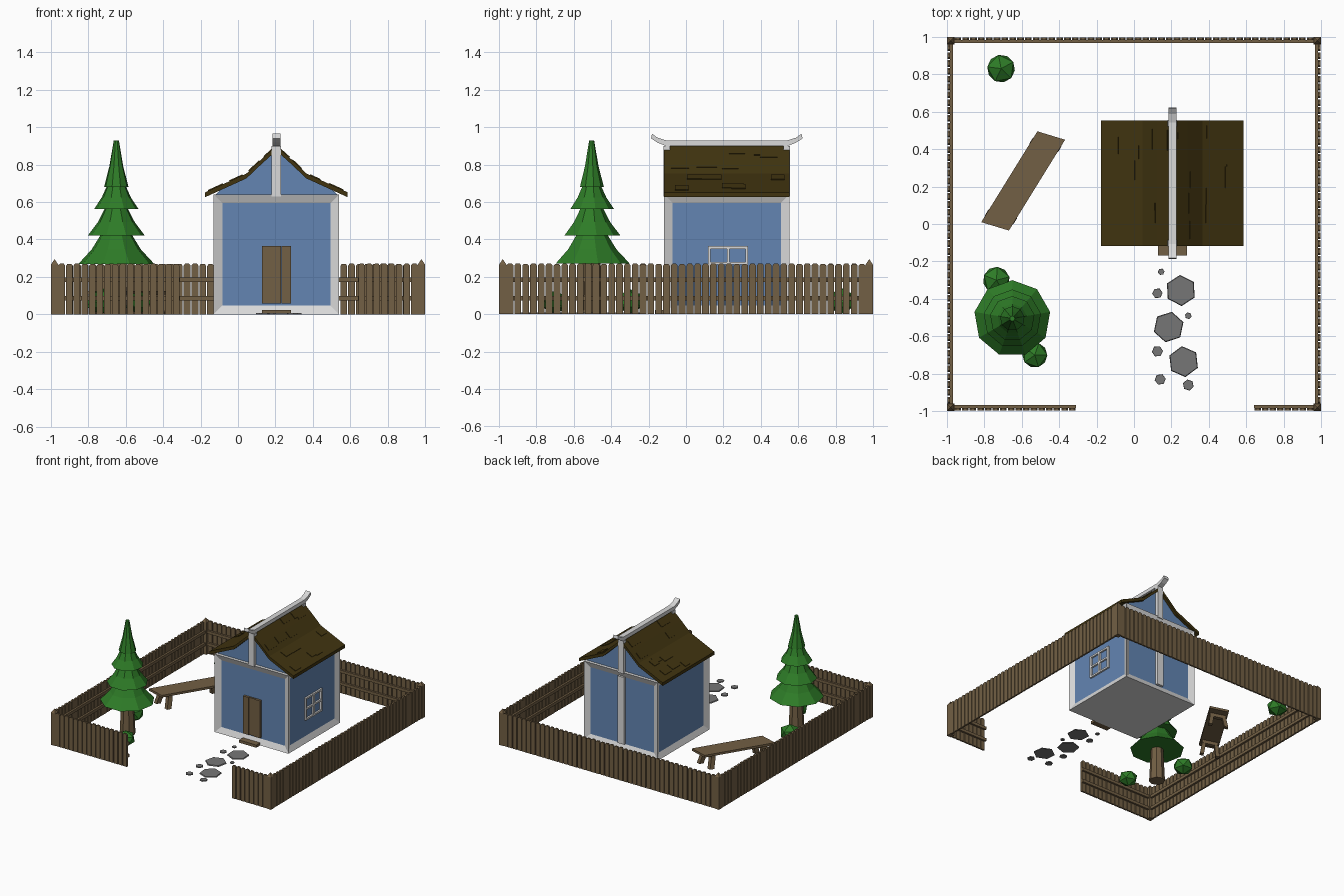
import bpy, bmesh, math, random
from mathutils import Vector, Matrix

random.seed(4)
if "Cube" in bpy.data.objects:
    bpy.data.objects.remove(bpy.data.objects["Cube"])


def material(name, rgb):
    m = bpy.data.materials.new(name)
    m.use_nodes = True
    m.diffuse_color = (*rgb, 1)
    m.node_tree.nodes["Principled BSDF"].inputs["Base Color"].default_value = (*rgb, 1)
    return m


WOOD = material("brown wood", (0.17, 0.115, 0.058))
WHITE = material("white plaster", (0.7, 0.7, 0.7))
BLUE = material("blue wall", (0.125, 0.235, 0.45))
ROOF = material("dark thatch", (0.052, 0.034, 0.005))
GREEN = material("leaf green", (0.027, 0.2, 0.02))
STONE = material("grey stone", (0.18, 0.18, 0.18))


def finish(bm, name, *mats):
    bmesh.ops.recalc_face_normals(bm, faces=bm.faces)
    mesh = bpy.data.meshes.new(name)
    bm.to_mesh(mesh)
    bm.free()
    for m in mats:
        mesh.materials.append(m)
    ob = bpy.data.objects.new(name, mesh)
    bpy.context.collection.objects.link(ob)
    return ob


def add_box(bm, lo, hi, mat=Matrix()):
    lo, hi = Vector(lo), Vector(hi)
    size = Matrix.Diagonal((*(hi - lo), 1))
    return bmesh.ops.create_cube(bm, size=1, matrix=mat @ Matrix.Translation((lo + hi) / 2) @ size)


def box(name, mat, lo, hi):
    bm = bmesh.new()
    add_box(bm, lo, hi)
    return finish(bm, name, mat)


def add_prism(bm, points, push):
    face = bm.faces.new([bm.verts.new(p) for p in points])
    out = bmesh.ops.extrude_face_region(bm, geom=[face])
    verts = [g for g in out["geom"] if isinstance(g, bmesh.types.BMVert)]
    bmesh.ops.translate(bm, verts=verts, vec=push)


def add_cone(bm, x, y, z0, z1, r0, r1, sides):
    bmesh.ops.create_cone(bm, cap_ends=True, segments=sides, radius1=r0, radius2=r1, depth=z1 - z0,
                          matrix=Matrix.Translation((x, y, (z0 + z1) / 2)))


# House body: framed box with recessed blue panels
CX, CY, HALF, WALL = 0.205, 0.218, 0.335, 0.64
FRONT, BACK = CY - HALF, CY + HALF
bm = bmesh.new()
add_box(bm, (CX - HALF, FRONT, 0), (CX + HALF, BACK, WALL))
bm.normal_update()
sides = [f for f in bm.faces if abs(f.normal.z) < 0.5]
bmesh.ops.inset_individual(bm, faces=sides, thickness=0.065, depth=-0.02)
for f in sides:
    f.material_index = 1
finish(bm, "house_walls", WHITE, BLUE)
box("back_post", WHITE, (CX - 0.03, BACK - 0.03, 0.05), (CX + 0.03, BACK, 0.6))

# Door planks and step
bm = bmesh.new()
for i in range(3):
    x = CX - 0.078 + i * 0.052
    add_box(bm, (x + 0.001, FRONT + 0.005 * (i % 2), 0.058), (x + 0.051, FRONT + 0.03, 0.365))
finish(bm, "door", WOOD)
box("door_step", WOOD, (CX - 0.078, FRONT - 0.05, 0), (CX + 0.078, FRONT, 0.022))

# Side window frame with cross bars
bm = bmesh.new()
for y in (0.125, 0.225, 0.325):
    add_box(bm, (CX + HALF - 0.025, y - 0.007, 0.18), (CX + HALF - 0.005, y + 0.007, 0.365))
for z in (0.187, 0.272, 0.357):
    add_box(bm, (CX + HALF - 0.025, 0.12, z - 0.007), (CX + HALF - 0.006, 0.33, z + 0.007))
finish(bm, "window_frame", WHITE)

# Curved roof, gable fill and shingles share one half profile
PROFILE = [(0, 0.9), (0.08, 0.828), (0.16, 0.752), (0.27, 0.702), (0.38, 0.652)]
LOW = [(d, z - 0.026) for d, z in PROFILE]


def both_sides(points):
    return [(-d, z) for d, z in reversed(points)] + points[1:]


bm = bmesh.new()
ring = both_sides(PROFILE) + both_sides(LOW)[::-1]
add_prism(bm, [(CX + d, FRONT, z) for d, z in ring], (0, 2 * HALF, 0))
finish(bm, "roof", ROOF)

bm = bmesh.new()
inner = [(d, z - 0.01) for d, z in PROFILE[:4]] + [(HALF - 0.01, WALL)]
add_prism(bm, [(CX + d, FRONT + 0.025, z) for d, z in both_sides(inner)], (0, 2 * HALF - 0.05, 0))
finish(bm, "gables", BLUE)
for name, y in (("front", FRONT), ("back", BACK - 0.03)):
    box(name + "_gable_post", WHITE, (CX - 0.025, y - 0.002, WALL - 0.01), (CX + 0.025, y + 0.032, 0.9))

bm = bmesh.new()
for side in (-1, 1):
    for (d0, z0), (d1, z1) in zip(PROFILE, PROFILE[1:]):
        a, b = Vector((side * d0 + CX, 0, z0)), Vector((side * d1 + CX, 0, z1))
        along = (b - a).normalized()
        up = Vector((-along.z * side, 0, along.x * side))
        basis = Matrix((along, (0, 1, 0), up)).transposed().to_4x4()
        for _ in range(3):
            y = random.uniform(FRONT + 0.06, BACK - 0.06)
            w, t = random.uniform(0.03, 0.06), random.uniform(0.3, 0.65)
            place = Matrix.Translation(a.lerp(b, t) + Vector((0, y, 0))) @ basis
            add_box(bm, (-0.028, -w, -0.004), (0.028, w, 0.005), place)
finish(bm, "shingles", ROOF)

# Ridge beam with upturned ends
bm = bmesh.new()
ends = [(0.325, 0.93), (0.37, 0.944), (0.4, 0.965)]
under = [(0.405, 0.94), (0.37, 0.917), (0.325, 0.9)]
half = ends + under
ring = half + [(-d, z) for d, z in reversed(half)]
add_prism(bm, [(CX - 0.022, CY + d, z) for d, z in ring], (0.044, 0, 0))
finish(bm, "ridge_beam", WHITE)

# Fence: chamfered pickets outside, two rails inside
PITCH, TOP = 0.0415, 0.272


def fence(name, start, end, turn):
    bm = bmesh.new()
    count = round((end - start) / PITCH)
    step = (end - start) / count
    for i in range(count):
        x0, x1 = start + i * step + 0.003, start + (i + 1) * step - 0.003
        top = TOP - random.uniform(0, 0.004)
        shape = [(x0, 0), (x1, 0), (x1, top - 0.01), (x1 - 0.008, top), (x0 + 0.008, top), (x0, top - 0.01)]
        add_prism(bm, [(x, -0.997, z) for x, z in shape], (0, 0.014, 0))
    for z in (0.085, 0.185):
        add_box(bm, (start, -0.983, z - 0.012), (end, -0.967, z + 0.012))
    bmesh.ops.rotate(bm, verts=bm.verts, matrix=Matrix.Rotation(turn * math.pi / 2, 3, "Z"))
    finish(bm, name, WOOD)


EDGE = 0.962
fence("front_fence_right", -EDGE, -0.31, 0)
fence("front_fence_left", 0.64, EDGE, 0)
for turn, name in enumerate(("left_fence", "back_fence", "right_fence"), 1):
    fence(name, -EDGE, EDGE, turn)

# Pointed corner posts
bm = bmesh.new()
for x in (-0.98, 0.98):
    for y in (-0.98, 0.98):
        add_box(bm, (x - 0.02, y - 0.02, 0), (x + 0.02, y + 0.02, 0.265))
        bmesh.ops.create_cone(bm, segments=4, radius1=0.028, radius2=0, depth=0.03,
                              matrix=Matrix.Translation((x, y, 0.28)) @ Matrix.Rotation(math.pi / 4, 4, "Z"))
finish(bm, "corner_posts", WOOD)

# Conifer: trunk and four flared tiers
TX, TY = -0.65, -0.505
bm = bmesh.new()
add_cone(bm, TX, TY, 0, 0.32, 0.06, 0.045, 8)
finish(bm, "tree_trunk", WOOD)
bm = bmesh.new()
for z0, z1, r0, r1 in ((0.27, 0.44, 0.205, 0.075), (0.42, 0.58, 0.155, 0.055),
                       (0.563, 0.70, 0.12, 0.045), (0.68, 0.928, 0.066, 0.014)):
    zm, rm = z0 + (z1 - z0) * 0.45, r0 * 0.45 + r1 * 0.55
    add_cone(bm, TX, TY, z0, zm, r0, rm, 9)
    add_cone(bm, TX, TY, zm, z1, rm, r1, 9)
finish(bm, "tree_foliage", GREEN)

# Faceted bushes
for i, (x, y, r) in enumerate(((-0.71, 0.83, 0.083), (-0.735, -0.3, 0.08), (-0.53, -0.7, 0.075))):
    bm = bmesh.new()
    squash = Matrix.Diagonal((r, r, r * 0.85, 1))
    bmesh.ops.create_icosphere(bm, subdivisions=1, radius=1, matrix=Matrix.Translation((x, y, r * 0.85))
                               @ squash @ Matrix.Rotation(i + 0.5, 4, "Z"))
    finish(bm, "bush_%d" % (i + 1), GREEN)

# Slanted garden bench, built in a skewed local frame
skew = Matrix(((0.148, 0.30, 0, -0.592), (-0.045, 0.485, 0, 0.23), (0, 0, 1, 0), (0, 0, 0, 1)))
bm = bmesh.new()
add_box(bm, (-0.5, -0.5, 0.107), (0.5, 0.5, 0.125), skew)
for v in (-0.36, 0.36):
    add_box(bm, (-0.42, v - 0.03, 0.08), (0.42, v + 0.03, 0.107), skew)
    for u in (-0.32, 0.32):
        leg = add_box(bm, (u - 0.1, v - 0.03, 0), (u + 0.1, v + 0.03, 0.085), skew)
        foot = [p for p in leg["verts"] if p.co.z < 0.04]
        bmesh.ops.translate(bm, verts=foot, vec=skew.to_3x3() @ Vector((u * 0.3, v * 0.1, 0)))
finish(bm, "bench", WOOD)

# Stepping stones and pebbles
bm = bmesh.new()
for x, y, r in ((0.25, -0.355, 0.083), (0.185, -0.55, 0.083), (0.265, -0.735, 0.083),
                (0.145, -0.255, 0.018), (0.125, -0.37, 0.028), (0.29, -0.49, 0.018),
                (0.125, -0.68, 0.03), (0.14, -0.83, 0.03), (0.29, -0.86, 0.03)):
    bmesh.ops.create_cone(bm, cap_ends=True, segments=6, radius1=r, radius2=r * 0.95, depth=0.008,
                          matrix=Matrix.Translation((x, y, 0.004)) @ Matrix.Rotation(0.1 + 4 * x, 4, "Z"))
finish(bm, "path_stones", STONE)
